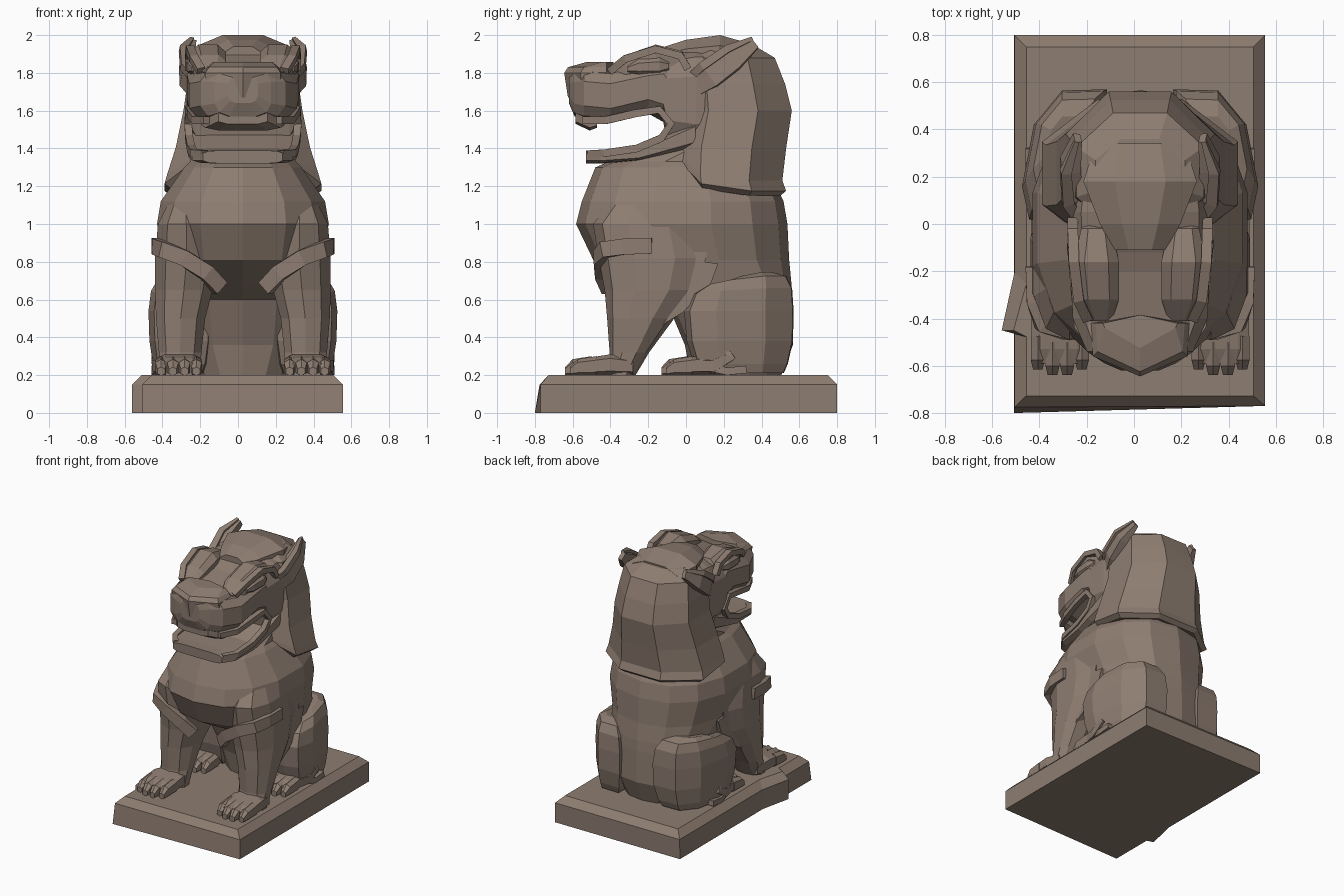
import bpy, bmesh, math
from mathutils import Vector

stone = bpy.data.materials.new("brown stone")
stone.diffuse_color = (0.27, 0.205, 0.165, 1)
SHIFT = 0.026   # the statue stands slightly off the plinth's centre


def loft(name, rings, mirror=False, dx=SHIFT):
    """Skin a list of equal-length point rings and cap both ends."""
    bm = bmesh.new()
    vs = [[bm.verts.new(p) for p in r] for r in rings]
    n = len(vs[0])
    for a, b in zip(vs, vs[1:]):
        for i in range(n):
            j = (i + 1) % n
            bm.faces.new((a[i], a[j], b[j], b[i]))
    bm.faces.new(vs[0])
    bm.faces.new(vs[-1])
    bmesh.ops.recalc_face_normals(bm, faces=bm.faces)
    me = bpy.data.meshes.new(name)
    bm.to_mesh(me)
    bm.free()
    me.materials.append(stone)
    ob = bpy.data.objects.new(name, me)
    ob.location.x = dx
    bpy.context.collection.objects.link(ob)
    if mirror:
        m = ob.modifiers.new("Mirror", 'MIRROR')
        m.use_mirror_merge = False
    return ob


def oval(a0, a1, b0, b1, n, p):
    """Squarish oval filling the rectangle a0..a1, b0..b1."""
    pts = []
    e = math.cos(math.pi / n) ** (2 / p)
    for i in range(n):
        t = 2 * math.pi * (i + 0.5) / n
        k = [math.copysign(abs(f) ** (2 / p), f) for f in (math.cos(t), math.sin(t))]
        pts.append(((a0 + a1) / 2 + (a1 - a0) / 2 * k[0] / e,
                    (b0 + b1) / 2 + (b1 - b0) / 2 * k[1] / e))
    return pts


def stack(name, rows, n=12, p=2.6, mirror=False, lift=lambda y, z: z):
    """Loft upward; rows of (z, x0, x1, y0, y1)."""
    return loft(name, [[(x, y, lift(y, r[0])) for x, y in oval(*r[1:], n, p)] for r in rows], mirror)


def run(name, rows, n=12, p=3, mirror=False):
    """Loft front to back; rows of (y, x0, x1, z0, z1)."""
    return loft(name, [[(x, r[0], z) for x, z in oval(*r[1:], n, p)] for r in rows], mirror)


def strip(name, path, sizes, up, mirror=True):
    """Four-sided bar along a path; sizes are (side, up) half widths."""
    P = [Vector(p) for p in path]
    rings = []
    for i, c in enumerate(P):
        t = (P[min(i + 1, len(P) - 1)] - P[max(i - 1, 0)]).normalized()
        s = t.cross(Vector(up)).normalized()
        u = s.cross(t)
        w, h = sizes[i] if isinstance(sizes, list) else sizes
        rings.append([c + s * w * a + u * h * b for a, b in ((1, 1), (-1, 1), (-1, -1), (1, -1))])
    return loft(name, rings, mirror)


# Plinth with chamfered top and the small broken-out lump on one side
def rect(x0, x1, y0, y1, z, skew=0):
    return [(x0, y0, z), (x1, y0 + skew, z), (x1, y1, z), (x0, y1, z)]

loft("plinth", [rect(-.508, .555, -.8, .8, 0, .03), rect(-.506, .555, -.775, .8, .15, .005),
                rect(-.456, .506, -.727, .75, .2)], dx=0)
loft("plinth_lump", [[(-.45, -.2, z), (-.505 + d, -.2 - d, z), (-.56 + d, -.45, z), (-.45, -.48, z)]
                     for z, d in ((0, 0), (.15, 0), (.2, .05))], dx=0)

# Torso
stack("torso", [(.2, -.24, .24, .03, .5), (.36, -.32, .32, 0, .56), (.6, -.36, .36, -.1, .555),
                (.68, -.38, .38, -.25, .55), (.81, -.41, .41, -.48, .535), (1.0, -.455, .455, -.57, .525),
                (1.12, -.435, .435, -.54, .505), (1.3, -.31, .31, -.47, .42), (1.33, -.28, .28, -.4, .4),
                (1.45, -.26, .26, -.02, .4)], 14, 2.35)

# Mane, its lower hem rising toward the jaw
stack("mane", [(1.15, -.38, .38, -.08, .5), (1.175, -.415, .415, -.1, .53), (1.23, -.40, .40, -.1, .51),
               (1.4, -.355, .355, -.1, .53), (1.6, -.315, .315, -.06, .56), (1.74, -.295, .295, -.06, .525),
               (1.88, -.27, .27, -.03, .47), (1.945, -.19, .19, .05, .36)], 8, 2.05,
      lift=lambda y, z: z + max(0, .12 - y) * 1.1 * max(0, (1.45 - z) / .3))

# Crest on top of the head
run("crest", [(-.11, -.11, .11, 1.8, 1.94), (0, -.17, .17, 1.8, 1.975), (.18, -.24, .24, 1.8, 2.0),
              (.34, -.19, .19, 1.8, 1.955)], 8, 2.2)

# Head and upper jaw
run("head", [(-.62, -.08, .08, 1.64, 1.78), (-.59, -.15, .15, 1.57, 1.82), (-.54, -.225, .225, 1.55, 1.83),
             (-.4, -.285, .285, 1.535, 1.82), (-.2, -.295, .295, 1.585, 1.86), (-.12, -.295, .295, 1.54, 1.89),
             (-.1, -.295, .295, 1.42, 1.9), (.05, -.3, .3, 1.38, 1.93), (.2, -.28, .28, 1.4, 1.93)], 12, 3.4)
loft("nose", [[(0, -.645 + d, z), (.2 * w, -.56 + d, z), (.21 * w, -.42, z), (0, -.385, z),
               (-.21 * w, -.42, z), (-.2 * w, -.56 + d, z)]
              for z, d, w in ((1.67, .02, 1), (1.8, 0, 1), (1.83, .02, .9), (1.858, .12, .75))])
run("upper_teeth", [(-.585, -.13, .13, 1.53, 1.6), (-.51, -.2, .2, 1.495, 1.58), (-.47, -.22, .22, 1.51, 1.58)], 8, 4)

# Lower jaw and lips
run("lower_jaw", [(-.53, -.21, .21, 1.32, 1.39), (-.45, -.265, .265, 1.32, 1.39), (-.25, -.285, .285, 1.335, 1.4),
                  (-.13, -.295, .295, 1.36, 1.46), (.05, -.3, .3, 1.4, 1.55)], 12, 4.5)
strip("lip", [(.19, -.54, 1.55), (.25, -.42, 1.55), (.275, -.27, 1.585), (.285, -.14, 1.605), (.29, -.08, 1.53),
              (.285, -.13, 1.455), (.275, -.26, 1.4), (.26, -.43, 1.375), (.2, -.51, 1.37)], (.02, .02), (1, 0, 0))

# Brow lumps, brow ridges and eyes
run("brow", [(-.41, .12, .21, 1.76, 1.82), (-.32, .09, .26, 1.76, 1.895), (-.16, .09, .28, 1.78, 1.95),
             (-.02, .12, .25, 1.78, 1.915), (.01, .14, .24, 1.78, 1.85)], 8, 2.8, True)
strip("brow_ridge", [(.22, -.4, 1.81), (.26, -.32, 1.875), (.28, -.16, 1.925), (.285, -.03, 1.89), (.285, .01, 1.82)],
      (.02, .022), (1, 0, 0))
run("eye", [(-.31, .2, .27, 1.8, 1.84), (-.25, .2, .292, 1.785, 1.875), (-.14, .2, .298, 1.785, 1.885),
            (-.09, .2, .28, 1.81, 1.86)], 8, 2.4, True)

# Ears swept backward, with a raised rim
strip("ear", [(.26, .06, 1.73), (.285, .13, 1.785), (.295, .25, 1.87), (.265, .365, 1.955)],
      [(.05, .03), (.068, .04), (.058, .035), (.028, .015)], (1, 0, .2))
strip("ear_rim", [(.25, .02, 1.77), (.305, .09, 1.835), (.315, .22, 1.925), (.27, .35, 1.98)],
      [(.02, .025), (.022, .025), (.02, .022), (.01, .01)], (1, 0, .2))

# Front legs, with the rear fringe and slanted shoulder band
stack("front_leg", [(.2, .225, .44, -.42, -.27), (.32, .22, .445, -.4, -.2), (.5, .2, .46, -.41, -.07),
                    (.65, .16, .465, -.42, .06), (.82, .13, .465, -.45, .12), (1.0, .15, .45, -.48, .08),
                    (1.1, .2, .4, -.4, 0)], 10, 2.3, True)
fringe = [(-.2, .42), (-.02, .53), (.13, .68), (.17, .79), (.1, .8), (.12, .88), (.02, .95), (-.15, .9)]
loft("leg_fringe", [[(x, y, z) for y, z in fringe] for x in (.28, .42)], True)
strip("shoulder_band", [(.12, -.41, .66), (.19, -.45, .74), (.31, -.465, .82), (.42, -.43, .865), (.455, -.33, .88),
                        (.46, -.18, .885)], (.025, .042), (0, 0, 1))

# Haunches: a cut-corner outline swollen in the middle, top tilted up to the rear
outline = [(.14, .57), (.33, .565), (.45, .42), (.5, .16), (.47, .02), (.36, -.01), (.18, .0), (.13, .2)]
loft("haunch", [[(.33 + (x - .33) * s, c + (y - .28) * s, z + max(0, .3 - y) * k) for x, y in outline]
                for z, s, c, k in ((.21, .75, .3, 0), (.26, .86, .29, 0), (.38, .97, .285, 0),
                                   (.54, 1.0, .28, 0), (.66, .92, .295, -.1), (.725, .72, .32, -.15),
                                   (.745, .4, .34, -.15))], True)


# Paws with four toes each
def paw(name, cx, dy):
    run(name, [(-.59 + dy, cx - .105, cx + .105, .2, .265), (-.53 + dy, cx - .12, cx + .12, .2, .29),
               (-.4 + dy, cx - .12, cx + .12, .2, .31), (-.28 + dy, cx - .1, cx + .1, .2, .29)], 8, 3.6, True)
    for i in range(4):
        x = cx - .093 + .062 * i
        y = dy + (.025 if i in (0, 3) else 0)
        run(name + "_toe", [(-.64 + y, x - .02, x + .02, .2, .24), (-.6 + y, x - .03, x + .03, .2, .28),
                            (-.5 + y, x - .03, x + .03, .2, .295)], 6, 2.8, True)

paw("front_paw", .34, 0)
paw("hind_paw", .34, .51)

# Hock tuft behind each hind paw
strip("hock", [(.42, .02, .25), (.45, .15, .25), (.46, .24, .3), (.46, .2, .36)],
      [(.03, .03), (.03, .03), (.025, .025), (.008, .01)], (1, 0, 0))
strip("hock_heel", [(.43, .08, .25), (.46, .22, .22), (.46, .32, .23)], (.02, .025), (1, 0, 0))
